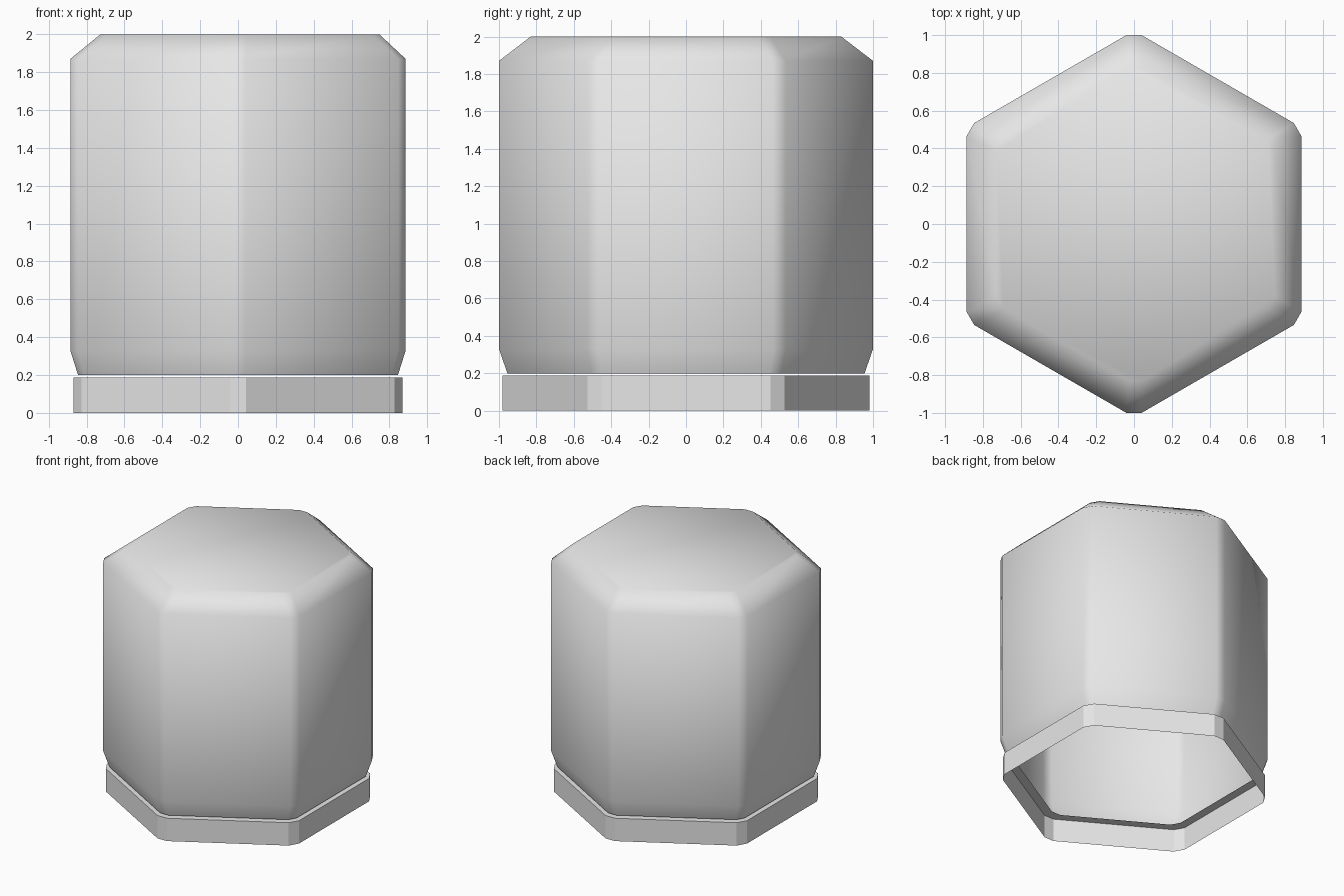
import bpy
import bmesh
from math import cos, sin, radians

if "Cube" in bpy.data.objects:
    bpy.data.objects.remove(bpy.data.objects["Cube"])

grey = bpy.data.materials.new("light_grey")
grey.use_nodes = True
COLOUR = (0.8, 0.8, 0.8, 1.0)
grey.diffuse_color = COLOUR
grey.node_tree.nodes["Principled BSDF"].inputs["Base Color"].default_value = COLOUR


def hexagon(apothem, tip, z, shift=0.0):
    """Hexagon with points along y and clipped corners, as 12 points."""
    # half width of the clipped corner, where the side planes meet the tip plane
    half = (apothem - tip * cos(radians(30))) / sin(radians(30))
    points = []
    for k in range(6):
        a = radians(90 + 60 * k)
        for side in (half, -half):
            points.append((tip * cos(a) - side * sin(a) + shift,
                           tip * sin(a) + side * cos(a), z))
    # order each corner counter-clockwise
    for i in range(0, 12, 2):
        points[i], points[i + 1] = points[i + 1], points[i]
    return points


def loft(name, rings, cap=False, smooth=False):
    """Skin a stack of outlines listed from bottom to top."""
    bm = bmesh.new()
    loops = [[bm.verts.new(p) for p in ring] for ring in rings]
    for low, high in zip(loops, loops[1:]):
        for i in range(len(low)):
            j = (i + 1) % len(low)
            bm.faces.new((low[i], low[j], high[j], high[i]))
    if cap:
        bm.faces.new(loops[-1])
    for face in bm.faces:
        face.smooth = smooth
    bm.normal_update()
    mesh = bpy.data.meshes.new(name)
    bm.to_mesh(mesh)
    bm.free()
    mesh.materials.append(grey)
    obj = bpy.data.objects.new(name, mesh)
    bpy.context.scene.collection.objects.link(obj)
    return obj


# Hollow body: chamfered at both ends, closed on top, open below
loft("body_shell", [
    hexagon(0.845, 0.955, 0.2),
    hexagon(0.886, 1.0, 0.33),
    hexagon(0.886, 1.0, 1.87),
    hexagon(0.737, 0.83, 2.0, shift=0.01),
], cap=True, smooth=True)

# Collar: thin wall with a flat flange turned inward at its top
loft("collar_ring", [
    hexagon(0.87, 0.98, 0.0),
    hexagon(0.87, 0.98, 0.187),
    hexagon(0.80, 0.90, 0.187),
])
